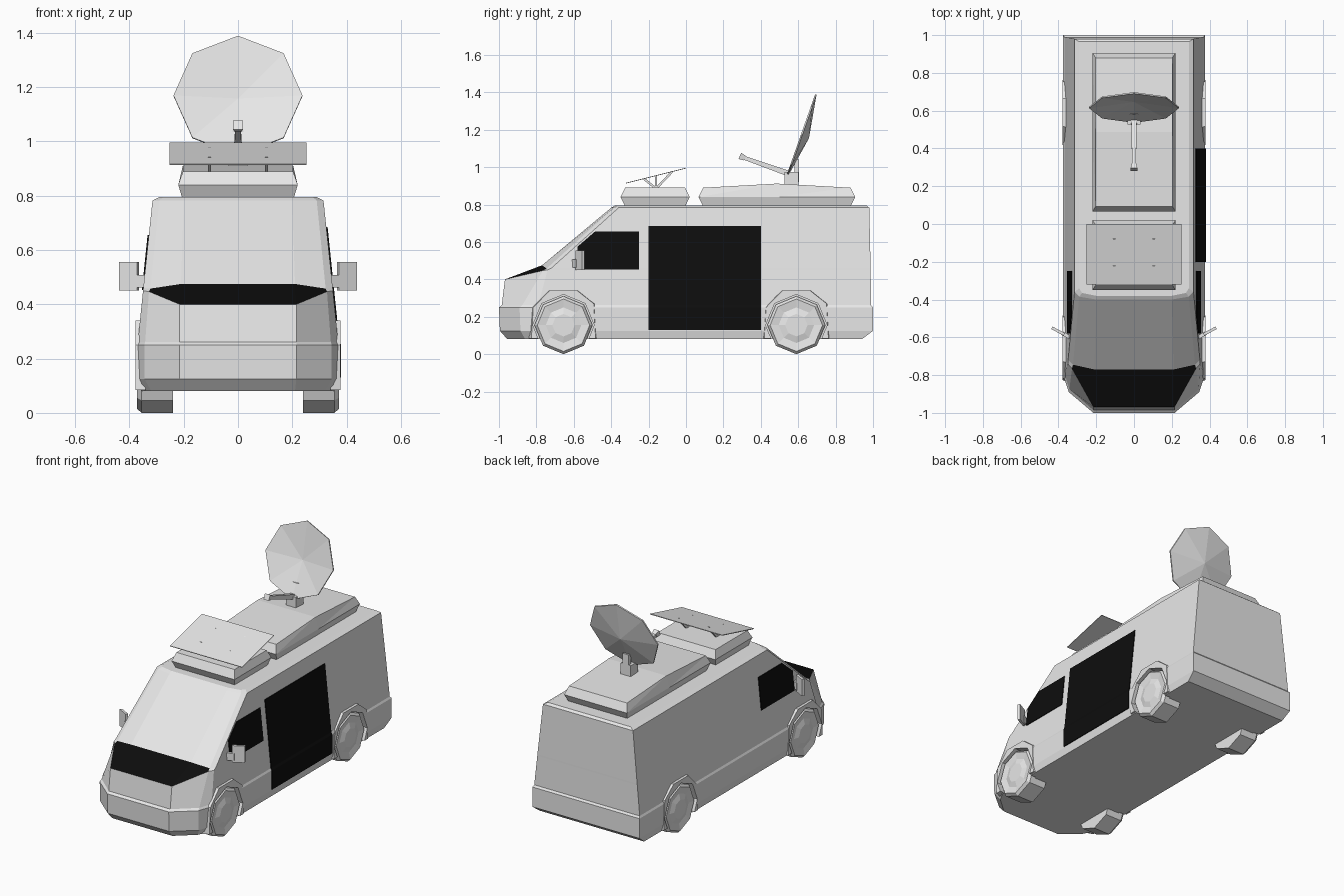
import bpy, bmesh, math
from mathutils import Vector, Matrix

if "Cube" in bpy.data.objects:
    bpy.data.objects.remove(bpy.data.objects["Cube"])


def material(name, rgb):
    m = bpy.data.materials.new(name)
    m.diffuse_color = (*rgb, 1)
    m.use_nodes = True
    m.node_tree.nodes["Principled BSDF"].inputs["Base Color"].default_value = m.diffuse_color
    return m


GREY = material("light grey", (0.8, 0.8, 0.8))
BLACK = material("black", (0.004, 0.004, 0.004))


def finish(name, bm, mats=(GREY,)):
    bmesh.ops.recalc_face_normals(bm, faces=bm.faces)
    me = bpy.data.meshes.new(name)
    bm.to_mesh(me)
    bm.free()
    for m in mats:
        me.materials.append(m)
    ob = bpy.data.objects.new(name, me)
    bpy.context.collection.objects.link(ob)
    return ob


def loft(name, rings, mats=(GREY,), rule=None):
    """Skin a list of closed rings and cap both ends."""
    bm = bmesh.new()
    vs = [[bm.verts.new(p) for p in r] for r in rings]
    n = len(rings[0])
    for i in range(len(vs) - 1):
        for j in range(n):
            k = (j + 1) % n
            f = bm.faces.new((vs[i][j], vs[i][k], vs[i + 1][k], vs[i + 1][j]))
            if rule:
                f.material_index = rule(i, j)
    bm.faces.new(vs[0])
    bm.faces.new(vs[-1])
    return finish(name, bm, mats)


def box(name, size, centre, rot=None):
    bm = bmesh.new()
    bmesh.ops.create_cube(bm, size=1)
    m = Matrix.Translation(centre) @ (rot or Matrix()) @ Matrix.Diagonal((*size, 1))
    bmesh.ops.transform(bm, matrix=m, verts=bm.verts)
    return finish(name, bm)


def bar(name, a, b, wa, wb):
    """Square bar lying in the yz plane, tapering from width wa to wb."""
    a, b = Vector(a), Vector(b)
    d = (b - a).normalized()
    side = Vector((1, 0, 0))
    up = d.cross(side)
    ring = lambda c, w: [c + side * w * s + up * w * t
                         for s, t in ((-.5, -.5), (.5, -.5), (.5, .5), (-.5, .5))]
    return loft(name, [ring(a, wa), ring(b, wb)])


def octagon(x, y, z, r):
    return [(x, y + r * math.cos(k * math.pi / 4), z + r * math.sin(k * math.pi / 4))
            for k in range(8)]


# Body: half sections from floor to roof (front, corner, side, rear points)
sections = [
    [(.21, -.955, .08), (.32, -.86, .08), (.365, -.77, .08), (.365, .94, .08)],
    [(.215, -.995, .125), (.345, -.885, .125), (.375, -.79, .125), (.375, 1.0, .125)],
    [(.215, -1.0, .25), (.345, -.89, .25), (.375, -.80, .25), (.375, 1.0, .25)],
    [(.215, -.985, .262), (.342, -.875, .262), (.369, -.79, .262), (.369, .99, .262)],
    [(.215, -.968, .40), (.328, -.765, .447), (.35, -.74, .45), (.35, .987, .45)],
    [(.21, -.77, .475), (.323, -.745, .458), (.349, -.72, .46), (.349, .987, .46)],
    [(.20, -.40, .783), (.29, -.385, .783), (.315, -.36, .783), (.315, .98, .783)],
    [(.20, -.38, .795), (.275, -.365, .795), (.29, -.34, .795), (.29, .965, .795)],
]
rings = [s + [(-x, y, z) for x, y, z in reversed(s)] for s in sections]
# the bonnet is the front band between sections 4 and 5
body = loft("van_body", rings, (GREY, BLACK), lambda i, j: int(i == 4 and j in (0, 6, 7)))

AXLES = {"front": -.655, "rear": .59}
WHEEL_Z, WHEEL_R = .155, .155
cutters = []
for end, y in AXLES.items():
    for side, s in (("right", 1), ("left", -1)):
        # Wheel with stepped hub
        loft(f"{end}_{side}_wheel",
             [octagon(s * x, y, WHEEL_Z, r) for x, r in
              ((.24, .155), (.355, .155), (.372, .14), (.364, .095), (.374, .06))])
        # Wheel arch flare
        outline = [(-.175, .085), (-.165, .25), (-.075, .34), (.075, .34),
                   (.165, .27), (.175, .085)]
        arch = loft(f"{end}_{side}_arch",
                    [[(s * x, y + a * k, z) for a, z in outline]
                     for x, k in ((.34, 1.06), (.378, .98))])
        cutter = loft(f"{end}_{side}_arch_cutter",
                      [octagon(s * x, y, WHEEL_Z, .164) for x in (.325, .5)])
        cutter.hide_render = True
        cutter.hide_set(True)
        cutters.append(cutter)
        for target in (body, arch):
            mod = target.modifiers.new("arch_cut", 'BOOLEAN')
            mod.operation = 'DIFFERENCE'
            mod.solver = 'EXACT'
            mod.object = cutter

# Apply the cuts so the helpers can go
bpy.context.view_layer.update()
deps = bpy.context.evaluated_depsgraph_get()
for ob in [o for o in bpy.data.objects if o.modifiers]:
    me = bpy.data.meshes.new_from_object(ob.evaluated_get(deps))
    ob.modifiers.clear()
    ob.data = me
for c in cutters:
    bpy.data.objects.remove(c)


# Dark side panels that follow the slope of the body side
def side_x(z):
    if z < .255:
        return .375
    return .369 - (z - .262) * .054 / .521


def panel(name, s, rows):
    rings = []
    for z, y0, y1 in rows:
        x = side_x(z)
        rings.append([(s * (x - .003), y0, z), (s * (x + .005), y0, z),
                      (s * (x + .005), y1, z), (s * (x - .003), y1, z)])
    loft(name, rings, (BLACK,))


WINDOW = [(.452, -.58, -.25), (.575, -.58, -.25), (.655, -.487, -.25)]
DOOR = [(.13, -.2, .4), (.25, -.2, .4), (.265, -.2, .4), (.685, -.2, .4)]
panel("right_cab_window", 1, WINDOW)
panel("left_cab_window", -1, WINDOW)
panel("side_door_panel", 1, DOOR)

# Wing mirrors
for side, s in (("right", 1), ("left", -1)):
    turn = Matrix.Rotation(s * math.radians(28), 4, 'Z')
    box(f"{side}_mirror", (.075, .015, .105), (s * .402, -.567, .503), turn)
    box(f"{side}_mirror_arm", (.05, .02, .045), (s * .358, -.59, .485), turn)


# Roof boxes: rectangles stacked with a bulged waist
def roof_box(name, y0, y1, crown=0):
    rings = []
    for z, w, d in ((.79, .205, .025), (.84, .22, 0), (.89, .203, .025)):
        ym = (y0 + y1) / 2
        zm = z + (crown if z > .88 else 0)
        rings.append([(-w, y0 + d, z), (w, y0 + d, z), (w, ym, zm),
                      (w, y1 - d, z), (-w, y1 - d, z), (-w, ym, zm)])
    ob = loft(name, rings)
    bm = bmesh.new()
    bm.from_mesh(ob.data)
    bmesh.ops.connect_verts_nonplanar(bm, angle_limit=.01, faces=bm.faces)
    bm.to_mesh(ob.data)
    bm.free()


roof_box("front_roof_box", -.35, .02)
roof_box("rear_roof_box", .067, .905, .022)

# Tilted flat panel on V struts
tilt = Matrix.Rotation(math.atan2(.08, .32), 4, 'X')
box("roof_panel", (.505, .33, .004), (0, -.16, .955), tilt)
for side, x in (("right", .105), ("left", -.105)):
    for part, y, z in (("front", -.225, .938), ("rear", -.075, .975), ("middle", -.16, .953)):
        bar(f"{side}_{part}_strut", (x, -.16, .885), (x, y, z), .012, .012)

# Dish: octagonal shallow cone, open towards the front and up
C = Vector((0, .613, 1.17))
UP = Vector((0, .332, .943))
BACK = Vector((0, .943, -.332))
bm = bmesh.new()
rim = lambda off, r: [bm.verts.new(C + BACK * off + Vector((1, 0, 0)) * r * 1.02 * math.sin(k * math.pi / 4)
                                   + UP * r * math.cos(k * math.pi / 4)) for k in range(8)]
front, rear = rim(0, .233), rim(.008, .233)
a, b = bm.verts.new(C + BACK * .035), bm.verts.new(C + BACK * .047)
for k in range(8):
    n = (k + 1) % 8
    bm.faces.new((front[k], front[n], a))
    bm.faces.new((rear[n], rear[k], b))
    bm.faces.new((front[n], front[k], rear[k], rear[n]))
finish("dish", bm)

# Dish mount and feed arm
box("dish_mount", (.07, .075, .07), (0, .565, .94))
box("dish_post", (.04, .025, .12), (0, .592, .98))
bar("feed_arm", (0, .55, .965), (0, .31, 1.05), .03, .02)
bar("feed_horn", (0, .315, 1.048), (0, .288, 1.06), .026, .036)
